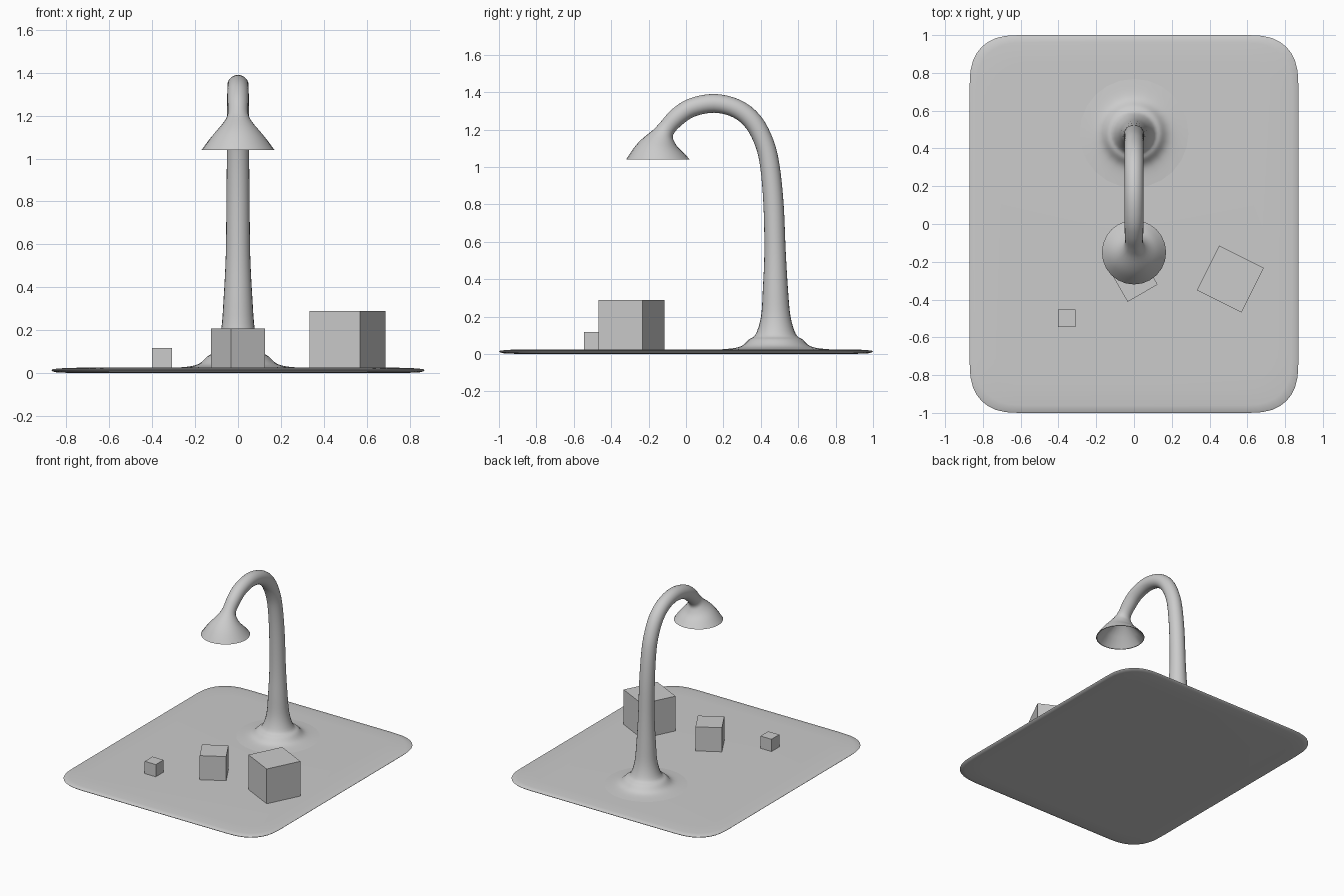
import bpy, bmesh
from math import sin, cos, pi, radians, copysign

if "Cube" in bpy.data.objects:
    bpy.data.objects.remove(bpy.data.objects["Cube"])


def loft(name, rings, cap_start=True, cap_end=True, angle=50):
    """Skin a list of equal-length vertex rings."""
    bm = bmesh.new()
    loops = [[bm.verts.new(p) for p in ring] for ring in rings]
    n = len(loops[0])
    for a, b in zip(loops, loops[1:]):
        for i in range(n):
            j = (i + 1) % n
            bm.faces.new((a[i], a[j], b[j], b[i]))
    if cap_start:
        bm.faces.new(loops[0][::-1])
    if cap_end:
        bm.faces.new(loops[-1])
    bmesh.ops.recalc_face_normals(bm, faces=bm.faces)
    mesh = bpy.data.meshes.new(name)
    bm.to_mesh(mesh)
    bm.free()
    ob = bpy.data.objects.new(name, mesh)
    bpy.context.collection.objects.link(ob)
    bpy.ops.object.select_all(action='DESELECT')
    ob.select_set(True)
    bpy.context.view_layer.objects.active = ob
    bpy.ops.object.shade_smooth_by_angle(angle=radians(angle))
    return ob


def spline(keys, steps=4):
    """Smooth curve through the keys (Catmull-Rom)."""
    k = [keys[0]] + keys + [keys[-1]]
    out = []
    for i in range(1, len(k) - 2):
        for s in range(steps):
            t = s / steps
            out.append(tuple(
                0.5 * (2 * b + (c - a) * t + (2 * a - 5 * b + 4 * c - d) * t * t
                       + (3 * b - a - 3 * c + d) * t ** 3)
                for a, b, c, d in zip(k[i - 1], k[i], k[i + 1], k[i + 2])))
    return out + [keys[-1]]


def tube_ring(y, z, r, tilt, n=24):
    t = radians(tilt)
    return [(r * sin(2 * pi * i / n), y + r * cos(2 * pi * i / n) * cos(t),
             z + r * cos(2 * pi * i / n) * sin(t)) for i in range(n)]


def plate_ring(inset, z, r=0.26, power=2.5, n=8):
    pts = []
    for q, (sx, sy) in enumerate([(1, 1), (-1, 1), (-1, -1), (1, -1)]):
        for i in range(n + 1):
            a = (q + i / n) * pi / 2
            c, s = cos(a), sin(a)
            px = copysign(abs(c) ** (2 / power), c) * r
            py = copysign(abs(s) ** (2 / power), s) * r
            k = 1 - inset
            pts.append(((sx * (0.87 - r) + px) * k, (sy * (1 - r) + py) * k, z))
    return pts


def cube(name, x, y, size, turn, z=0.025):
    bpy.ops.mesh.primitive_cube_add(size=size, location=(x, y, z + size / 2),
                                    rotation=(0, 0, radians(turn)))
    bpy.context.object.name = name


# thin rounded ground plate
loft("base_plate", [plate_ring(i, z) for i, z in
                    [(0.12, 0.0), (0.03, 0.003), (0.006, 0.008), (0, 0.014),
                     (0.006, 0.018), (0.04, 0.022), (0.14, 0.025)]])

# flared foot, stem, arch and bell shade: (y, z, radius, tilt)
body = spline([
    (0.48, 0.024, 0.30, 0), (0.48, 0.032, 0.22, 0), (0.48, 0.046, 0.178, 0),
    (0.48, 0.078, 0.143, 0), (0.48, 0.105, 0.108, 0), (0.48, 0.20, 0.079, 0),
    (0.478, 0.35, 0.067, 0), (0.476, 0.55, 0.057, 1), (0.468, 0.80, 0.054, 4),
    (0.449, 1.00, 0.052, 9), (0.42, 1.125, 0.051, 20), (0.36, 1.24, 0.051, 42),
    (0.27, 1.312, 0.05, 66), (0.15, 1.34, 0.05, 90), (0.03, 1.317, 0.05, 113),
    (-0.05, 1.265, 0.049, 127), (-0.103, 1.205, 0.048, 136),
    (-0.12, 1.16, 0.07, 152), (-0.143, 1.10, 0.125, 172), (-0.15, 1.04, 0.17, 180)])
# hollow underside of the shade
inside = [(-0.15, 1.04, 0.165, 180), (-0.143, 1.097, 0.118, 173),
          (-0.123, 1.15, 0.066, 155), (-0.11, 1.18, 0.03, 145)]
loft("lamp_post", [tube_ring(*k) for k in body + inside], cap_start=False)

# loose cubes
cube("small_cube", -0.355, -0.50, 0.093, 0)
cube("medium_cube", 0.0, -0.287, 0.183, 30)
cube("large_cube", 0.51, -0.291, 0.264, -26.6)
